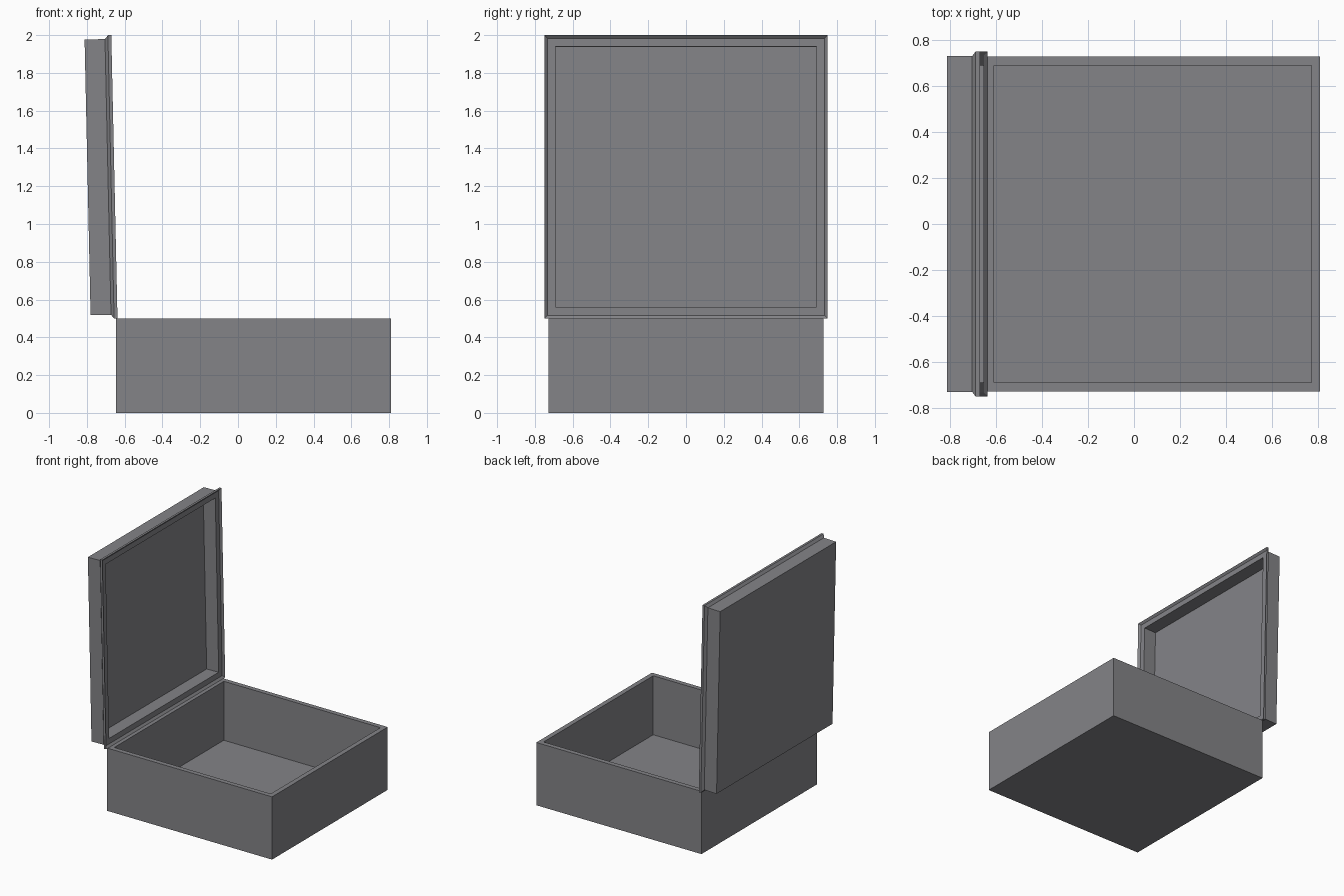
import bpy, bmesh, math
from mathutils import Matrix, Vector

if "Cube" in bpy.data.objects:
    bpy.data.objects.remove(bpy.data.objects["Cube"])

mat = bpy.data.materials.new("dark grey")
mat.diffuse_color = (0.23, 0.23, 0.245, 1)
mat.use_nodes = True
mat.node_tree.nodes["Principled BSDF"].inputs["Base Color"].default_value = mat.diffuse_color


def square_shell(name, rings, matrix):
    """Skin a series of square rings (half size, height), capped at both ends."""
    bm = bmesh.new()
    loops = [[bm.verts.new((sx * h, sy * h, z))
              for sx, sy in ((-1, -1), (1, -1), (1, 1), (-1, 1))] for h, z in rings]
    for a, b in zip(loops, loops[1:]):
        for i in range(4):
            j = (i + 1) % 4
            bm.faces.new((a[i], a[j], b[j], b[i]))
    bm.faces.new(loops[0][::-1])
    bm.faces.new(loops[-1])
    bm.transform(matrix)
    bmesh.ops.recalc_face_normals(bm, faces=bm.faces)
    me = bpy.data.meshes.new(name)
    bm.to_mesh(me)
    bm.free()
    me.materials.append(mat)
    ob = bpy.data.objects.new(name, me)
    bpy.context.collection.objects.link(ob)


# open box: outer walls, rim, inner walls, floor
square_shell("box_base",
             [(0.728, 0), (0.728, 0.5), (0.69, 0.5), (0.69, 0.03)],
             Matrix.Translation((0.082, 0, 0)))

# lid swung open just past upright; its height axis points backwards (-x)
tilt = math.radians(1.25)
up = Vector((-math.sin(tilt), 0, math.cos(tilt)))
out = Vector((-math.cos(tilt), 0, -math.sin(tilt)))
centre = Vector((-0.638, 0, 0.5)) + up * 0.75
side = out.cross(up)
frame = Matrix((up, side, out)).transposed().to_4x4()

# outer cap, walls, flared flange, stepped rim, hollow inside
square_shell("lid",
             [(0.73, 0.142), (0.73, 0.034), (0.75, 0.018), (0.75, 0),
              (0.733, 0.014), (0.69, 0.014), (0.69, 0.12)],
             Matrix.Translation(centre) @ frame)
